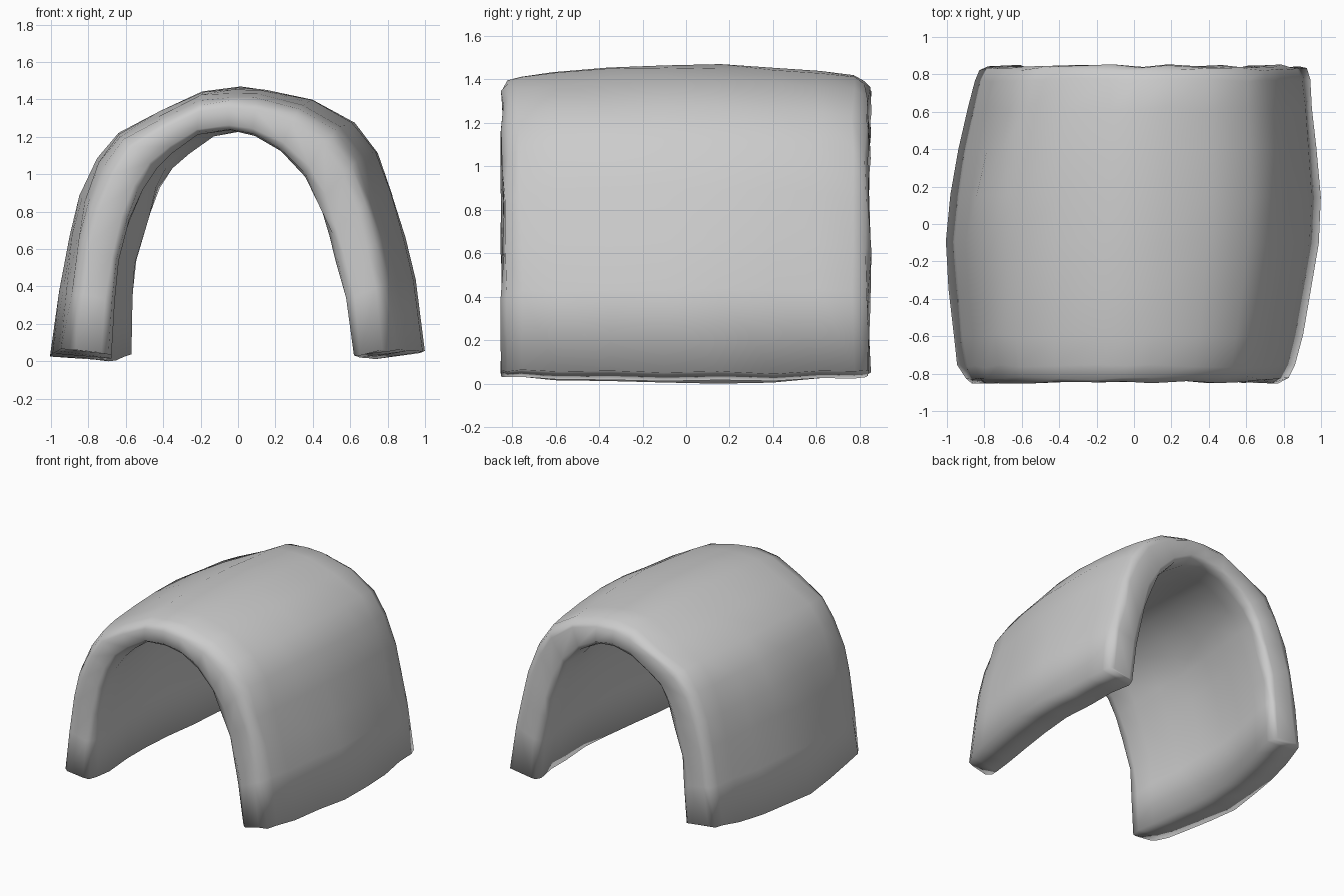
import bpy, bmesh, random
from mathutils import Vector

if "Cube" in bpy.data.objects:
    bpy.data.objects.remove(bpy.data.objects["Cube"])

random.seed(4)

# Arch profile: outer points at mid-length paired with inner points, left foot to right foot
OUTER = [(-1.0, .03), (-.95, .38), (-.895, .68), (-.85, .88), (-.76, 1.08), (-.64, 1.23),
         (-.42, 1.34), (-.18, 1.45), (0, 1.468), (.15, 1.46), (.4, 1.4), (.62, 1.28),
         (.75, 1.12), (.83, .9), (.9, .66), (.95, .44), (1.0, .05)]
INNER = [(-.6, .0), (-.59, .33), (-.57, .53), (-.51, .75), (-.45, .92), (-.38, 1.03),
         (-.3, 1.11), (-.17, 1.2), (.0, 1.22), (.13, 1.2), (.27, 1.12), (.39, .98),
         (.46, .82), (.52, .66), (.55, .53), (.6, .33), (.635, .01)]

# Stations along the length: (y, how far the rim is pulled in toward the wall centre)
STATIONS = [(-.845, .5), (-.825, .2), (-.76, .03), (-.6, 0), (-.35, 0), (-.1, 0), (.15, 0),
            (.4, 0), (.62, 0), (.77, .02), (.825, .15), (.845, .42)]


def wobble(a):
    return random.uniform(-a, a)


def section(y, inset):
    """Outer and inner points at one station; the shell bulges mid-way and leans with y."""
    t = y / .85
    bulge = 1 - abs(t) ** 1.4
    outer, inner = [], []
    for (ox, oz), (ix, iz) in zip(OUTER, INNER):
        lift = .05 * t * t * max(0, 1 - oz * 4) * (1 if ox < 0 else .5)
        o = Vector((ox * (.885 + .115 * bulge) + .045 * t, y,
                    oz * (1 - .042 * t * t) + lift))
        i = Vector((ix * (1.01 + .17 * bulge) + .05 * t, y,
                    iz * (1 + .05 * bulge) + lift))
        mid = (o + i) / 2
        for p, group in ((o, outer), (i, inner)):
            p = p.lerp(mid, inset)
            group.append(p + Vector((wobble(.008), wobble(.01), wobble(.008))))
    return outer, inner


# Loft the thick vault through the stations
bm = bmesh.new()
rings = []
for y, inset in STATIONS:
    outer, inner = section(y, inset)
    rings.append([bm.verts.new(p) for p in outer + inner[::-1]])
n = len(rings[0])
for a, b in zip(rings, rings[1:]):
    for k in range(n):
        bm.faces.new((a[k], a[(k + 1) % n], b[(k + 1) % n], b[k]))

# Rim faces at the front and back openings
for ring in (rings[0], rings[-1]):
    for k in range(n // 2 - 1):
        bm.faces.new((ring[k], ring[k + 1], ring[n - 2 - k], ring[n - 1 - k]))
bmesh.ops.recalc_face_normals(bm, faces=bm.faces)

# Stand on the ground
low = min(v.co.z for v in bm.verts)
bmesh.ops.translate(bm, verts=bm.verts, vec=(0, 0, -low))
for f in bm.faces:
    f.smooth = True

mesh = bpy.data.meshes.new("arched_shell")
bm.to_mesh(mesh)
bm.free()
shell = bpy.data.objects.new("arched_shell", mesh)
bpy.context.collection.objects.link(shell)
